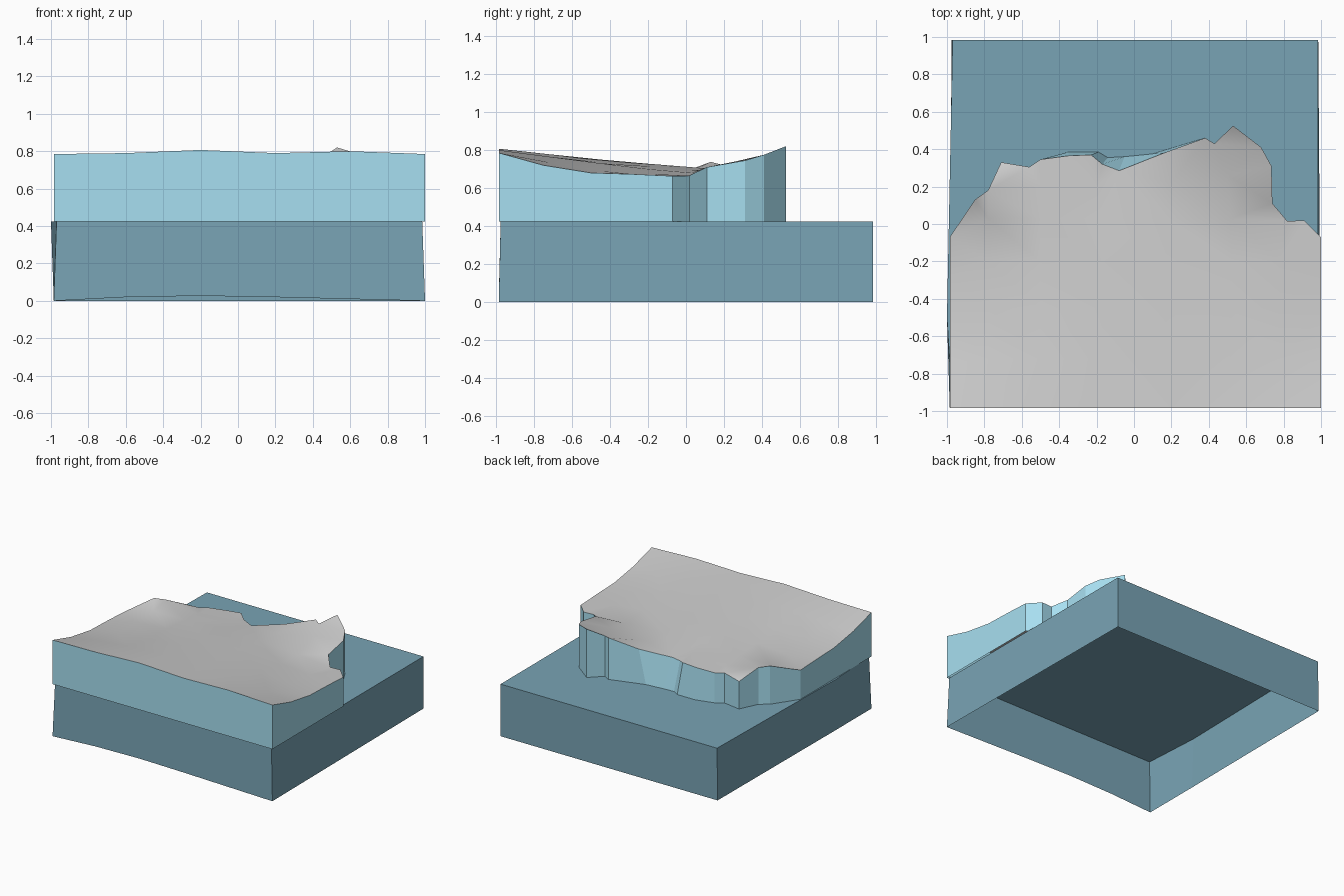
import bpy
from mathutils import Vector
from mathutils.geometry import delaunay_2d_cdt


def material(name, color):
    m = bpy.data.materials.new(name)
    m.diffuse_color = (*color, 1)
    return m


def make(name, verts, faces, mat=None):
    me = bpy.data.meshes.new(name)
    me.from_pydata(verts, [], faces)
    me.update()
    ob = bpy.data.objects.new(name, me)
    bpy.context.collection.objects.link(ob)
    if mat:
        me.materials.append(mat)
    return ob


dark = material("dark_teal", (0.19, 0.37, 0.46))
light = material("light_teal", (0.39, 0.74, 0.88))
LEVEL = 0.425

# Base block: open underneath, slightly skewed, front lower edge bowed upward
top = [(-0.97, -0.975), (0.985, -0.975), (0.985, 0.985), (-0.97, 0.985), (-1.0, -0.5)]
low = [(-0.985, -0.985), (1.0, -0.985), (0.985, 0.985), (-0.975, 0.985), (-0.985, -0.5)]
bow = [(-0.6, -0.985, 0.02), (-0.2, -0.985, 0.027), (0.2, -0.985, 0.02), (0.6, -0.985, 0.01)]
verts = [(*p, LEVEL) for p in top] + [(*p, 0) for p in low] + bow
faces = [(0, 1, 2, 3, 4), (0, 5, 10, 11, 12, 13, 6, 1)]
faces += [(i, 5 + i, 5 + (i + 1) % 5, (i + 1) % 5) for i in range(1, 5)]
make("base_block", verts, faces, dark)

# Coastline, counter-clockwise: front edge, right edge, jagged back, left edge
front = [(x, -0.985, z) for x, z in
         ((-0.985, 0.785), (-0.6, 0.79), (-0.2, 0.807), (0.2, 0.79), (0.6, 0.80))]
side = [(-0.985, 0.785), (-0.75, 0.72), (-0.5, 0.68), (-0.28, 0.673), (-0.07, 0.663)]
right = [(1.0, y, z) for y, z in side]
left = [(-0.985, y, z) for y, z in reversed(side[1:])]
coast = [(0.91, 0.02, 0.665), (0.82, 0.015, 0.665), (0.74, 0.11, 0.71),
         (0.735, 0.31, 0.745), (0.68, 0.41, 0.775), (0.53, 0.525, 0.82),
         (0.43, 0.43, 0.755), (0.38, 0.46, 0.765), (0.16, 0.38, 0.70),
         (-0.08, 0.285, 0.66), (-0.17, 0.32, 0.67), (-0.23, 0.37, 0.69),
         (-0.35, 0.365, 0.68), (-0.5, 0.345, 0.67), (-0.56, 0.305, 0.67),
         (-0.71, 0.33, 0.65), (-0.78, 0.18, 0.725), (-0.85, 0.13, 0.738)]
outline = front + right + coast + left
n = len(outline)

# Cliff walls: a few foot points step out beyond the upper edge
foot = {(0.16, 0.38): (0.1, 0.375), (-0.08, 0.285): (-0.05, 0.36),
        (-0.17, 0.32): (-0.14, 0.355), (-0.23, 0.37): (-0.19, 0.385),
        (-0.35, 0.365): (-0.35, 0.385)}
lower = [(*foot.get(p[:2], p[:2]), LEVEL) for p in outline]
make("cliff_walls", lower + outline,
     [(i, (i + 1) % n, n + (i + 1) % n, n + i) for i in range(n)], light)

# Land surface: triangulated terrain inside the coastline
rows = {-0.72: (0.735, 0.765, 0.778, 0.762, 0.765, 0.735),
        -0.45: (0.69, 0.725, 0.75, 0.735, 0.73, 0.69),
        -0.2: (0.685, 0.705, 0.728, 0.715, 0.70, 0.675),
        0.03: (0.69, 0.69, 0.71, 0.695, 0.68, 0.675)}
inner = [(x, y, z) for y, zs in rows.items()
         for x, z in zip((-0.78, -0.5, -0.17, 0.17, 0.52, 0.78), zs)
         if not (y > 0 and x > 0.7)]
inner += [(-0.5, 0.2, 0.675), (-0.2, 0.2, 0.695), (0.2, 0.22, 0.695), (0.5, 0.26, 0.74)]
pts = outline + inner
v2, _, tris, orig, _, _ = delaunay_2d_cdt(
    [Vector(p[:2]) for p in pts], [], [list(range(n))], 1, 1e-5)
land = make("land_surface",
            [(v.x, v.y, pts[o[0]][2] if o else 0.7) for v, o in zip(v2, orig)],
            [list(f) for f in tris])
for p in land.data.polygons:
    p.use_smooth = True
